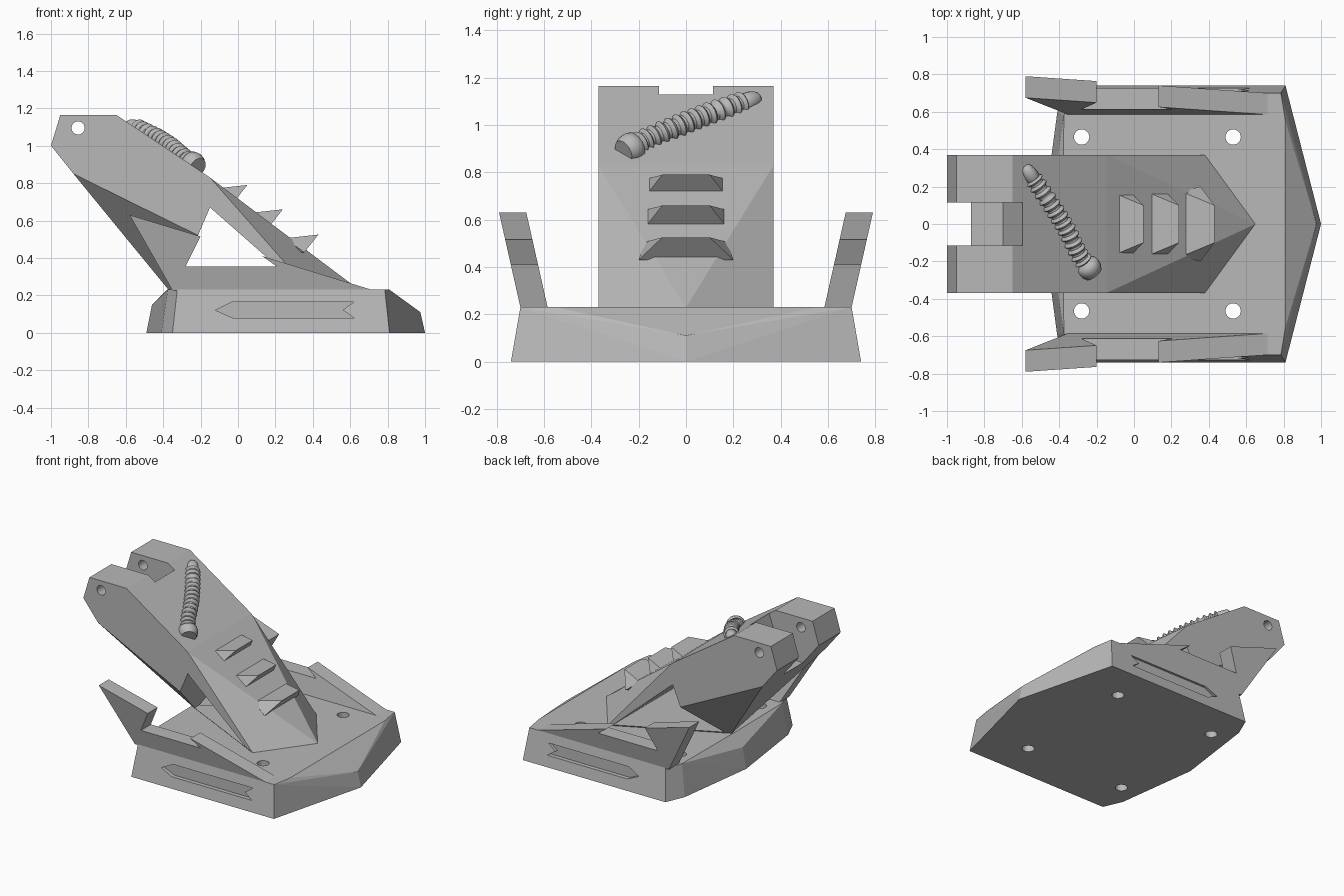
import bpy, bmesh, math
from mathutils import Vector

if "Cube" in bpy.data.objects:
    bpy.data.objects.remove(bpy.data.objects["Cube"])

grey = bpy.data.materials.new("stone_grey")
grey.diffuse_color = (0.48, 0.48, 0.48, 1)
grey.use_nodes = True
grey.node_tree.nodes["Principled BSDF"].inputs["Base Color"].default_value = grey.diffuse_color


def make(name, bm):
    bmesh.ops.recalc_face_normals(bm, faces=bm.faces[:])
    me = bpy.data.meshes.new(name)
    bm.to_mesh(me)
    bm.free()
    me.materials.append(grey)
    ob = bpy.data.objects.new(name, me)
    bpy.context.collection.objects.link(ob)
    return ob


def hull(name, pts):
    """Convex solid from points; points off the centre line are mirrored in y."""
    bm = bmesh.new()
    for x, y, z in pts:
        bm.verts.new((x, y, z))
        if y:
            bm.verts.new((x, -y, z))
    res = bmesh.ops.convex_hull(bm, input=bm.verts[:])
    loose = {v for v in res["geom_interior"] + res["geom_unused"]
             if isinstance(v, bmesh.types.BMVert)}
    bmesh.ops.delete(bm, geom=list(loose), context='VERTS')
    bmesh.ops.dissolve_limit(bm, angle_limit=0.01, verts=bm.verts[:], edges=bm.edges[:])
    return make(name, bm)


def prism(name, profile, y0, y1, lean=0.0, side=1):
    """Side profile (x, z) extruded in y, leaning outward with height."""
    bm = bmesh.new()
    rows = [[bm.verts.new((x, side * (y + lean * (z - 0.23)), z)) for x, z in profile]
            for y in (y0, y1)]
    bm.faces.new(rows[0])
    bm.faces.new(rows[1][::-1])
    n = len(profile)
    for i in range(n):
        j = (i + 1) % n
        bm.faces.new((rows[0][i], rows[0][j], rows[1][j], rows[1][i]))
    return make(name, bm)


def drill(name, loc, radius, depth, rot=(0, 0, 0)):
    bpy.ops.mesh.primitive_cylinder_add(vertices=24, radius=radius, depth=depth,
                                        location=loc, rotation=rot)
    ob = bpy.context.object
    ob.name = name
    ob.data.materials.append(grey)
    return ob


def cut(target, cutter):
    cutter.hide_render = True
    mod = target.modifiers.new("cut", 'BOOLEAN')
    mod.operation = 'DIFFERENCE'
    mod.solver = 'EXACT'
    mod.object = cutter
    bpy.context.view_layer.objects.active = target
    bpy.ops.object.modifier_apply(modifier=mod.name)
    bpy.data.objects.remove(cutter, do_unlink=True)


# Base plate with a pointed, chamfered front and a blunt back
base = hull("base_plate", [
    (0.81, 0.74, 0), (1.0, 0, 0), (-0.35, 0.74, 0), (-0.41, 0.60, 0), (-0.49, 0, 0),
    (0.785, 0.70, 0.23), (0.81, 0.55, 0.23), (0.975, 0, 0.11),
    (-0.325, 0.70, 0.23), (-0.375, 0.58, 0.23), (-0.38, 0, 0.23), (-0.46, 0, 0.15)])
for x in (-0.28, 0.53):
    for y in (-0.465, 0.465):
        cut(base, drill("bolt_hole", (x, y, 0.1), 0.041, 0.6))

# Arrow-shaped grooves in both flanks
arrow = [(-0.12, 0.12), (-0.03, 0.165), (0.62, 0.165), (0.56, 0.122), (0.62, 0.08), (-0.03, 0.08)]
for s in (1, -1):
    cut(base, prism("arrow_groove", arrow, 0.695, 0.9, 0, s))

# Faceted leaning arm
arm = hull("leaning_arm", [
    (-1.0, 0.37, 1.0), (-0.95, 0.37, 1.165), (-0.65, 0.37, 1.165),
    (-0.15, 0.37, 0.83), (0.38, 0.37, 0.228), (-0.88, 0.37, 0.85),
    (0.65, 0, 0.228), (-0.37, 0, 0.228)])
cut(arm, prism("window", [(-0.15, 0.67), (0.34, 0.24), (-0.333, 0.24)], -0.6, 0.6))
cut(arm, prism("hinge_slot", [(-0.595, 1.13), (-0.70, 0.84), (-1.1, 0.84),
                              (-1.1, 1.3), (-0.595, 1.3)], -0.115, 0.115))
cut(arm, drill("hinge_hole", (-0.855, 0, 1.095), 0.035, 1.0, (math.pi / 2, 0, 0)))

# Wedge spikes down the slope
for i, (x, z, w) in enumerate([(0.05, 0.79, 0.175), (0.24, 0.66, 0.175), (0.43, 0.525, 0.20)]):
    hull(f"spike_{i + 1}", [(x - 0.18, 0.175, z - 0.02), (x, 0.10, z),
                            (x - 0.075, w, z - 0.095), (x - 0.18, 0.12, z - 0.10)])

# Swept side fins leaning outward
fin = [(-0.35, 0.225), (-0.58, 0.63), (-0.20, 0.515), (-0.28, 0.355),
       (0.206, 0.355), (0.13, 0.41), (0.73, 0.225)]
for s, label in ((1, "left"), (-1, "right")):
    prism(f"side_fin_{label}", fin, 0.585, 0.70, 0.225, s)

# Ribbed hose lying across the slope
path = [Vector(p) for p in [(-0.585, 0.31, 1.115), (-0.535, 0.235, 1.09), (-0.44, 0.10, 1.045),
                            (-0.36, -0.03, 0.995), (-0.29, -0.17, 0.935), (-0.215, -0.265, 0.885)]]


def along(t):
    """Smooth position on the hose path, t from 0 to 1."""
    f = min(max(t, 0), 1) * (len(path) - 1)
    i = min(int(f), len(path) - 2)
    u = f - i
    p1, p2 = path[i], path[i + 1]
    p0 = path[i - 1] if i else 2 * p1 - p2
    p3 = path[i + 2] if i + 2 < len(path) else 2 * p2 - p1
    return 0.5 * (2 * p1 + (p2 - p0) * u + (2 * p0 - 5 * p1 + 4 * p2 - p3) * u * u
                  + (3 * p1 - p0 - 3 * p2 + p3) * u ** 3)


# Rounded nub, ribs, then a thick collar
sections = [(0.0, 0.012), (0.015, 0.026), (0.05, 0.034), (0.10, 0.039), (0.18, 0.041)]
ribs, start, end = 14, 0.18, 0.87
step = (end - start) / ribs
for k in range(ribs):
    a = start + k * step
    sections += [(a + step * f, r) for f, r in
                 ((0.15, 0.038), (0.35, 0.049), (0.5, 0.053), (0.65, 0.049), (0.85, 0.038))]
sections += [(0.88, 0.052), (0.89, 0.062), (0.93, 0.066), (0.97, 0.062), (0.985, 0.054), (1.0, 0.052)]

bm = bmesh.new()
rings, sides = [], 18
for t, r in sections:
    d = (along(t + 0.02) - along(t - 0.02)).normalized()
    u = d.cross(Vector((0, 0, 1))).normalized()
    v = u.cross(d)
    c = along(t)
    rings.append([bm.verts.new(c + r * (u * math.cos(q) + v * math.sin(q)))
                  for q in (2 * math.pi * k / sides for k in range(sides))])
for a, b in zip(rings, rings[1:]):
    for k in range(sides):
        m = (k + 1) % sides
        bm.faces.new((a[k], a[m], b[m], b[k]))
bm.faces.new(rings[0][::-1])
bm.faces.new(rings[-1])
hose = make("ribbed_hose", bm)
bpy.ops.object.select_all(action='DESELECT')
hose.select_set(True)
bpy.context.view_layer.objects.active = hose
bpy.ops.object.shade_smooth_by_angle(angle=math.radians(50))
